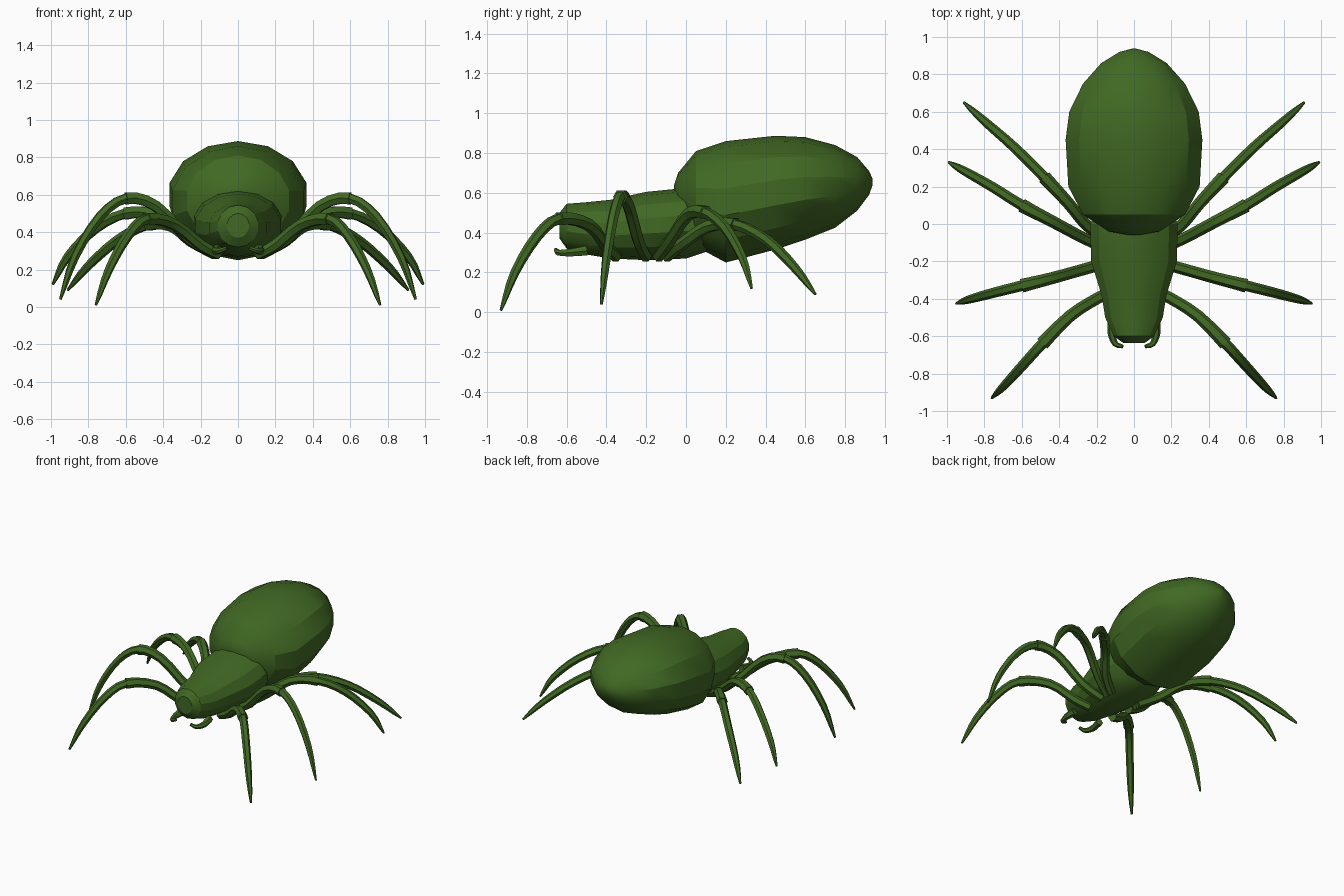
import bpy, bmesh, math
from mathutils import Vector

cube = bpy.data.objects.get("Cube")
if cube:
    bpy.data.objects.remove(cube, do_unlink=True)

green = bpy.data.materials.new("moss_green")
green.use_nodes = True
COLOUR = (0.052, 0.14, 0.017, 1)
green.diffuse_color = COLOUR
shader = green.node_tree.nodes["Principled BSDF"]
shader.inputs["Base Color"].default_value = COLOUR
shader.inputs["Roughness"].default_value = 0.8


def skin(name, loops, mirror=False, angle=30):
    """Bridge a row of vertex loops into one closed object."""
    bm = bmesh.new()
    rings = [[bm.verts.new(p) for p in loop] for loop in loops]
    n = len(rings[0])
    for a, b in zip(rings, rings[1:]):
        for i in range(n):
            j = (i + 1) % n
            bm.faces.new((a[i], a[j], b[j], b[i]))
    bm.faces.new(rings[0])
    bm.faces.new(rings[-1])
    bmesh.ops.recalc_face_normals(bm, faces=bm.faces)
    mesh = bpy.data.meshes.new(name)
    bm.to_mesh(mesh)
    bm.free()
    mesh.materials.append(green)
    obj = bpy.data.objects.new(name, mesh)
    bpy.context.collection.objects.link(obj)
    bpy.ops.object.select_all(action="DESELECT")
    obj.select_set(True)
    bpy.context.view_layer.objects.active = obj
    bpy.ops.object.shade_smooth_by_angle(angle=math.radians(angle))
    if mirror:
        obj.modifiers.new("Mirror", "MIRROR").use_mirror_merge = False
    return obj


def body(name, sections, sides):
    """Loft elliptical sections given as (y, half width, bottom, top)."""
    loops = []
    for y, w, low, high in sections:
        turns = [math.tau * i / sides for i in range(sides)]
        loops.append([(w * math.sin(t), y, (low + high) / 2 + (high - low) / 2 * math.cos(t))
                      for t in turns])
    return skin(name, loops, angle=25)


def smooth_path(points, steps=3):
    """Catmull-Rom curve through the points."""
    pts = [Vector(p) for p in points]
    pts = [2 * pts[0] - pts[1]] + pts + [2 * pts[-1] - pts[-2]]
    out = []
    for a, b, c, d in zip(pts, pts[1:], pts[2:], pts[3:]):
        for k in range(steps):
            t = k / steps
            out.append(0.5 * (2 * b + (c - a) * t + (2 * a - 5 * b + 4 * c - d) * t * t
                              + (3 * b - a - 3 * c + d) * t ** 3))
    return out + [pts[-2]]


def tube(name, path, radius, sides=6):
    """Mirrored limb along a path; radius is a function of 0..1."""
    loops = []
    last = len(path) - 1
    for i, p in enumerate(path):
        along = (path[min(i + 1, last)] - path[max(i - 1, 0)]).normalized()
        side = along.cross(Vector((0, 0, 1))).normalized()
        up = side.cross(along)
        r = radius(i / last)
        loops.append([p + r * (side * math.cos(a) + up * math.sin(a))
                      for a in (math.tau * k / sides for k in range(sides))])
    return skin(name, loops, mirror=True, angle=35)


# Abdomen
body("abdomen", [
    (-0.06, 0.02, 0.58, 0.64), (-0.04, 0.14, 0.48, 0.70), (0.05, 0.28, 0.33, 0.81),
    (0.2, 0.36, 0.25, 0.86), (0.45, 0.375, 0.315, 0.887), (0.6, 0.355, 0.365, 0.88),
    (0.75, 0.28, 0.425, 0.84), (0.86, 0.18, 0.51, 0.78), (0.92, 0.08, 0.59, 0.71),
    (0.938, 0.01, 0.64, 0.67)], 14)

# Head and thorax
body("head_and_thorax", [
    (-0.635, 0.06, 0.37, 0.50), (-0.6, 0.11, 0.32, 0.545), (-0.5, 0.158, 0.29, 0.553),
    (-0.38, 0.178, 0.27, 0.565), (-0.2, 0.235, 0.262, 0.605), (0.0, 0.24, 0.27, 0.625),
    (0.12, 0.19, 0.31, 0.58), (0.2, 0.08, 0.38, 0.5)], 14)

# Fangs
fang = smooth_path([(0.11, -0.5, 0.31), (0.12, -0.58, 0.30), (0.10, -0.64, 0.30),
                    (0.06, -0.655, 0.315)])
tube("fangs", fang, lambda t: 0.028 - 0.018 * t)

# Legs: upper half from hip to knee, lower half from knee to tip
legs = {
    "front": ([(0.10, -0.35, 0.28), (0.20, -0.40, 0.33), (0.34, -0.49, 0.44), (0.49, -0.64, 0.47)],
              [(0.59, -0.75, 0.38), (0.69, -0.86, 0.20), (0.76, -0.93, 0.01)]),
    "second": ([(0.12, -0.20, 0.28), (0.26, -0.24, 0.36), (0.44, -0.29, 0.54), (0.60, -0.33, 0.58)],
               [(0.74, -0.365, 0.48), (0.87, -0.40, 0.27), (0.95, -0.425, 0.04)]),
    "third": ([(0.12, -0.14, 0.28), (0.26, -0.08, 0.36), (0.43, 0.01, 0.49), (0.60, 0.10, 0.50)],
              [(0.76, 0.20, 0.42), (0.91, 0.285, 0.27), (0.99, 0.33, 0.12)]),
    "rear": ([(0.12, -0.10, 0.28), (0.25, -0.01, 0.35), (0.35, 0.11, 0.43), (0.48, 0.25, 0.44)],
             [(0.64, 0.41, 0.36), (0.80, 0.55, 0.22), (0.91, 0.65, 0.09)]),
}
for name, (upper, lower) in legs.items():
    path = smooth_path(upper + lower)
    knee = 3 * (len(upper) - 1)
    tube(name + "_upper_legs", path[:knee + 1], lambda t: 0.031 + 0.006 * t ** 4)
    tube(name + "_lower_legs", path[knee - 1:],
         lambda t: 0.029 - 0.004 * t - 0.018 * t ** 5)
